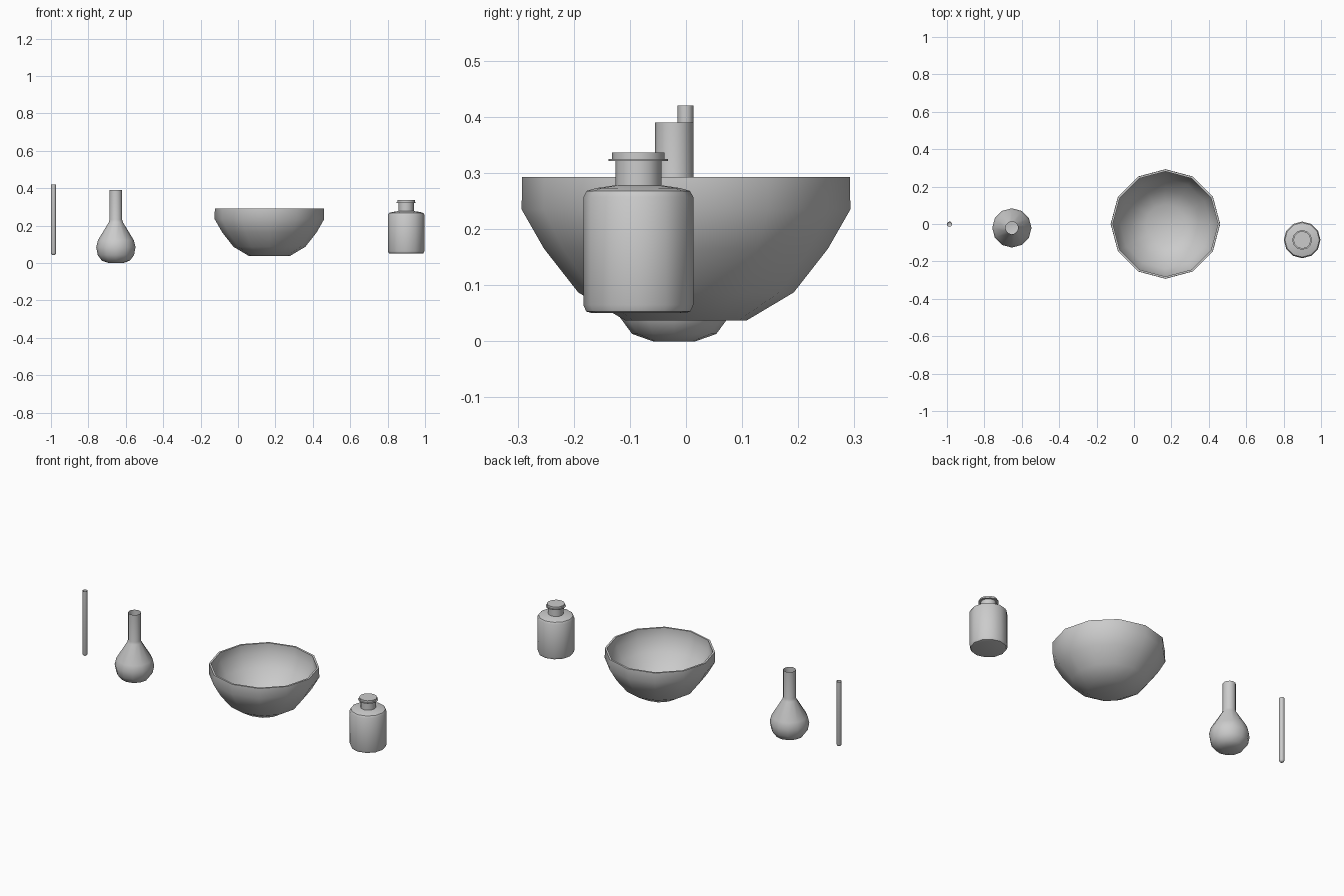
import bpy, bmesh, math

if "Cube" in bpy.data.objects:
    bpy.data.objects.remove(bpy.data.objects["Cube"])


def lathe(name, profile, centre, sides=12, cap_end=False, angle=40):
    """Spin a (radius, z) profile about a vertical axis; base is capped."""
    bm = bmesh.new()
    rings = []
    for r, z in profile:
        rings.append([bm.verts.new((r * math.cos(2 * math.pi * i / sides),
                                    r * math.sin(2 * math.pi * i / sides), z))
                      for i in range(sides)])
    for a, b in zip(rings, rings[1:]):
        for i in range(sides):
            j = (i + 1) % sides
            bm.faces.new((a[i], a[j], b[j], b[i]))
    bm.faces.new(rings[0][::-1])
    if cap_end:
        bm.faces.new(rings[-1])
    mesh = bpy.data.meshes.new(name)
    bm.to_mesh(mesh)
    bm.free()
    obj = bpy.data.objects.new(name, mesh)
    obj.location = (centre[0], centre[1], 0)
    bpy.context.collection.objects.link(obj)
    bpy.ops.object.select_all(action='DESELECT')
    obj.select_set(True)
    bpy.context.view_layer.objects.active = obj
    bpy.ops.object.shade_smooth_by_angle(angle=math.radians(angle))
    return obj


# open test tube with rounded end
lathe("test_tube", [(0.006, 0.043), (0.011, 0.046), (0.014, 0.054), (0.014, 0.42)],
      (-0.986, -0.001))

# open round-bottomed flask with long neck
lathe("flask", [(0.038, 0.0), (0.075, 0.013), (0.097, 0.043), (0.105, 0.085),
                (0.096, 0.122), (0.038, 0.218), (0.034, 0.232), (0.034, 0.39)],
      (-0.653, -0.021))

# thick-walled bowl: outer wall, rim, inner wall
lathe("bowl", [(0.108, 0.037), (0.192, 0.087), (0.253, 0.165), (0.293, 0.235),
               (0.292, 0.293), (0.281, 0.293), (0.281, 0.238), (0.242, 0.170),
               (0.184, 0.096), (0.105, 0.048)],
      (0.168, 0.0), cap_end=True)

# stoppered bottle: body, neck and lip
bottle_at = (0.899, -0.085)
lathe("bottle", [(0.082, 0.05), (0.093, 0.053), (0.098, 0.065), (0.098, 0.257),
                 (0.092, 0.268), (0.075, 0.273), (0.041, 0.278), (0.041, 0.321),
                 (0.053, 0.321), (0.053, 0.325), (0.040, 0.325)],
      bottle_at, cap_end=True)

# stopper disc on the bottle
lathe("stopper", [(0.047, 0.325), (0.047, 0.336)], bottle_at, cap_end=True)
